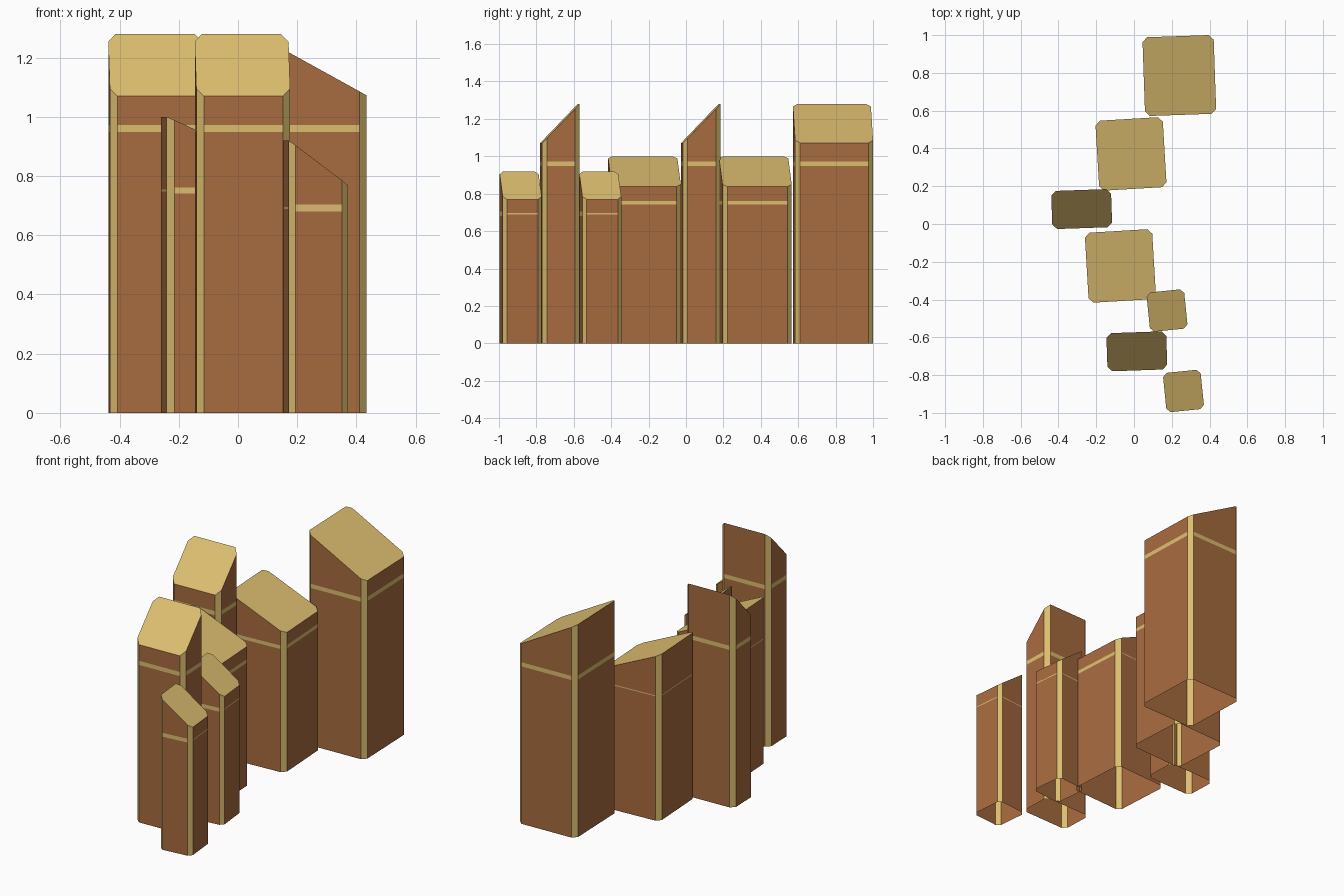
import bpy, bmesh, math

if "Cube" in bpy.data.objects:
    bpy.data.objects.remove(bpy.data.objects["Cube"])


def flat(name, rgb):
    m = bpy.data.materials.new(name)
    m.diffuse_color = (*rgb, 1)
    m.use_nodes = True
    m.node_tree.nodes["Principled BSDF"].inputs["Base Color"].default_value = m.diffuse_color
    return m


WOOD = flat("brown wood", (0.39, 0.147, 0.049))
GOLD = flat("pale cut wood", (0.73, 0.52, 0.163))


def post(name, x, y, w, d, rot, low, high, slope, band, c, thin):
    """Hollow-bottomed post with chamfered corners and a slanted top.
    slope: direction the top descends towards; thin: wall directions whose band is narrow."""
    a, b = w / 2, d / 2
    outline = [(a, -b + c), (a, b - c), (a - c, b), (-a + c, b),
               (-a, b - c), (-a, -b + c), (-a + c, -b), (a - c, -b)]

    def top_z(px, py):
        t = px / a if slope == "x" else -py / b   # 1 on the low side, -1 on the high side
        return (low + high) / 2 - t * (high - low) / 2

    bm = bmesh.new()
    bottom = [bm.verts.new((px, py, 0)) for px, py in outline]
    top = [bm.verts.new((px, py, top_z(px, py))) for px, py in outline]
    for i in range(8):
        j = (i + 1) % 8
        bm.faces.new((bottom[i], bottom[j], top[j], top[i]))
    bm.faces.new(top)

    # cut the painted band into the walls
    mid, half = sum(band) / 2, (band[1] - band[0]) / 2
    for z in (mid - half, mid - 0.003, mid + 0.003, mid + half):
        bmesh.ops.bisect_plane(bm, geom=bm.verts[:] + bm.edges[:] + bm.faces[:],
                               plane_co=(0, 0, z), plane_no=(0, 0, 1))
    bm.normal_update()

    # pale top, corners and band; brown walls
    for f in bm.faces:
        n = f.normal
        narrow = ("x" in thin and n.x > 0.9) or ("back" in thin and (n.y > 0.9 or n.x < -0.9))
        reach = 0.003 if narrow else half
        corner = abs(n.x) > 0.3 and abs(n.y) > 0.3 and abs(n.z) < 0.1
        on_band = abs(f.calc_center_median().z - mid) < reach
        f.material_index = 1 if n.z > 0.3 or corner or on_band else 0

    me = bpy.data.meshes.new(name)
    bm.to_mesh(me)
    bm.free()
    me.materials.append(WOOD)
    me.materials.append(GOLD)
    ob = bpy.data.objects.new(name, me)
    ob.location = (x, y, 0)
    ob.rotation_euler.z = math.radians(rot)
    bpy.context.collection.objects.link(ob)


# the large post at the back
post("large_post", 0.24, 0.786, 0.377, 0.417, 2, 1.072, 1.28, "x", (0.948, 0.973), 0.025, ())

# tall narrow posts sloping to the front
for i, (x, y) in enumerate([(-0.277, 0.079), (0.015, -0.674)]):
    post(f"tall_post_{i + 1}", x, y, 0.317, 0.202, 2, 1.07, 1.28, "y", (0.948, 0.973), 0.025, ())

# medium square posts sloping to the right
for i, (x, y) in enumerate([(-0.016, 0.371), (-0.072, -0.222)]):
    post(f"medium_post_{i + 1}", x, y, 0.357, 0.371, 3.4, 0.838, 1.0, "x", (0.741, 0.762), 0.025, ("back",))

# small posts sloping to the right
for i, (x, y) in enumerate([(0.175, -0.458), (0.262, -0.884)]):
    post(f"small_post_{i + 1}", x, y, 0.2, 0.209, 5.8, 0.77, 0.92, "x", (0.681, 0.704), 0.021, ("x", "back"))
